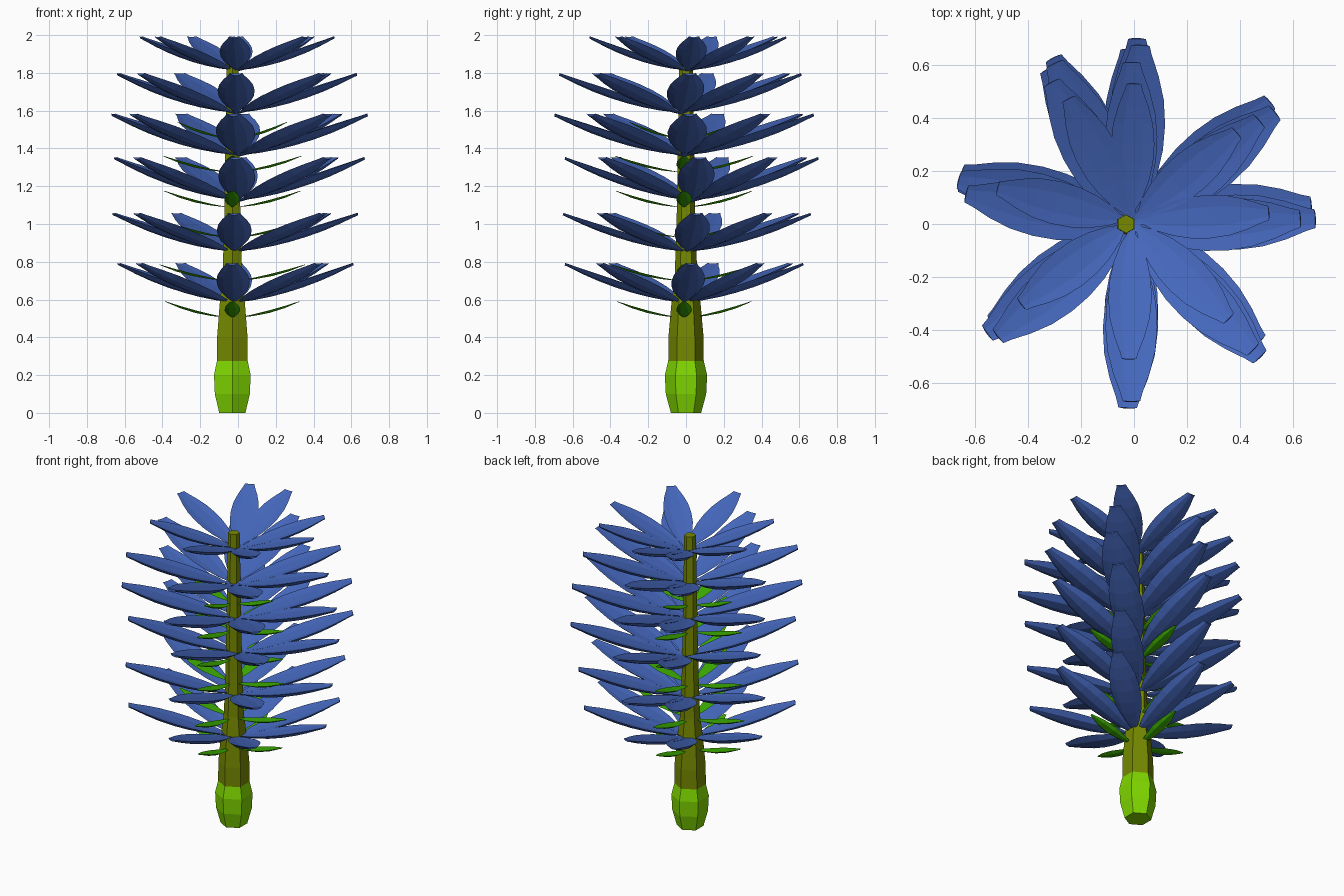
import bpy, bmesh, math
from mathutils import Vector, Matrix

if "Cube" in bpy.data.objects:
    bpy.data.objects.remove(bpy.data.objects["Cube"])


def material(name, rgb):
    m = bpy.data.materials.new(name)
    m.diffuse_color = (*rgb, 1)
    m.use_nodes = True
    m.node_tree.nodes["Principled BSDF"].inputs["Base Color"].default_value = m.diffuse_color
    return m


BLUE = material("petal blue", (0.06, 0.138, 0.51))
OLIVE = material("stem olive", (0.18, 0.25, 0.0))
LIME = material("base lime", (0.215, 0.68, 0.0))
LEAF = material("leaf green", (0.045, 0.42, 0.0))


def loft(bm, rings):
    """Skin a list of closed rings and cap both ends."""
    rows = [[bm.verts.new(p) for p in ring] for ring in rings]
    n = len(rows[0])
    for a, b in zip(rows, rows[1:]):
        for i in range(n):
            j = (i + 1) % n
            bm.faces.new((a[i], a[j], b[j], b[i]))
    bm.faces.new(rows[0][::-1])
    bm.faces.new(rows[-1])


def finish(name, bm, mats):
    bmesh.ops.recalc_face_normals(bm, faces=bm.faces)
    me = bpy.data.meshes.new(name)
    bm.to_mesh(me)
    bm.free()
    for m in mats:
        me.materials.append(m)
    ob = bpy.data.objects.new(name, me)
    bpy.context.collection.objects.link(ob)
    return ob


# Cupped blade sections: (across, height), height scaled by local width
PETAL_SECTION = [(-1, 0.12), (-0.45, 0.04), (0.45, 0.04), (1, 0.12),
                 (0.6, -0.17), (0, -0.28), (-0.6, -0.17)]
LEAF_SECTION = [(-1, 0.1), (0, 0.1), (1, 0.1), (0.5, -0.2), (-0.5, -0.2)]
# Outline along the blade: (fraction of length, fraction of half width)
PETAL_OUTLINE = [(0, 0.14), (0.09, 0.2), (0.16, 0.46), (0.3, 0.78), (0.43, 0.95),
                 (0.57, 1.0), (0.71, 0.92), (0.84, 0.7), (0.95, 0.43), (1, 0.34)]
LEAF_OUTLINE = [(0, 0.12), (0.25, 0.65), (0.5, 1.0), (0.75, 0.85), (1, 0.2)]


def blade(bm, section, outline, centre, yaw, start, reach, z0, z1, half, sag):
    """Curved blade running outward from the stem and rising to its tip."""
    turn = Matrix.Translation(centre) @ Matrix.Rotation(yaw, 4, 'Z')
    rings = []
    for t, w in outline:
        r = start + (reach - start) * t
        z = z0 + (z1 - z0) * t - sag * 4 * t * (1 - t)
        h = half * w
        rings.append([turn @ Vector((r - 0.3 * v * h, u * h, z + v * h))
                      for u, v in section])
    loft(bm, rings)


# Six-sided stem with a swollen base
STEM_X = -0.03
profile = [(0, 0.08), (0.1, 0.107), (0.2, 0.112), (0.275, 0.094), (0.4, 0.093),
           (0.57, 0.078), (0.72, 0.06), (1.0, 0.05), (1.4, 0.043), (1.91, 0.035)]


def hex_ring(z, r):
    return [Vector((STEM_X + r * math.cos(a), r * math.sin(a), z))
            for a in (math.pi / 2 + k * math.pi / 3 for k in range(6))]


def tube(name, part, mat):
    bm = bmesh.new()
    loft(bm, [hex_ring(z, r) for z, r in part])
    finish(name, bm, [mat])


tube("stem_base", profile[:4], LIME)
tube("stem", profile[3:], OLIVE)

# Six rings of eight petals:
# base height, tip height, reach, half width, twist, centre x, centre y
PETAL_ANGLES = [3.5, 40, 89, 117, 166, 217, 269, 315]
tiers = [(0.58, 0.79, 0.63, 0.088, 0, -0.02, -0.01),
         (0.85, 1.055, 0.655, 0.092, 1, -0.02, 0.005),
         (1.12, 1.35, 0.67, 0.098, 0, 0.0, 0.03),
         (1.36, 1.58, 0.685, 0.104, -1, 0.0, -0.01),
         (1.585, 1.795, 0.64, 0.098, 1, -0.01, -0.03),
         (1.81, 1.99, 0.52, 0.082, 0, -0.01, 0.01)]
for i, (z0, z1, reach, half, twist, cx, cy) in enumerate(tiers):
    bm = bmesh.new()
    for a in PETAL_ANGLES:
        blade(bm, PETAL_SECTION, PETAL_OUTLINE, (cx, cy, 0),
              math.radians(a + twist), 0.0, reach, z0, z1, half, 0.01)
    finish(f"petal_ring_{i + 1}", bm, [BLUE])

# Six whorls of four small leaves: base height, reach
for i, (z0, reach) in enumerate([(0.505, 0.355), (0.70, 0.385), (0.93, 0.365),
                                 (1.09, 0.36), (1.275, 0.365), (1.455, 0.29)]):
    bm = bmesh.new()
    for k in range(4):
        blade(bm, LEAF_SECTION, LEAF_OUTLINE, (STEM_X, -0.01, 0),
              k * math.pi / 2, 0.03, reach, z0, z0 + 0.085, 0.042, 0.01)
    finish(f"leaf_whorl_{i + 1}", bm, [LEAF])
